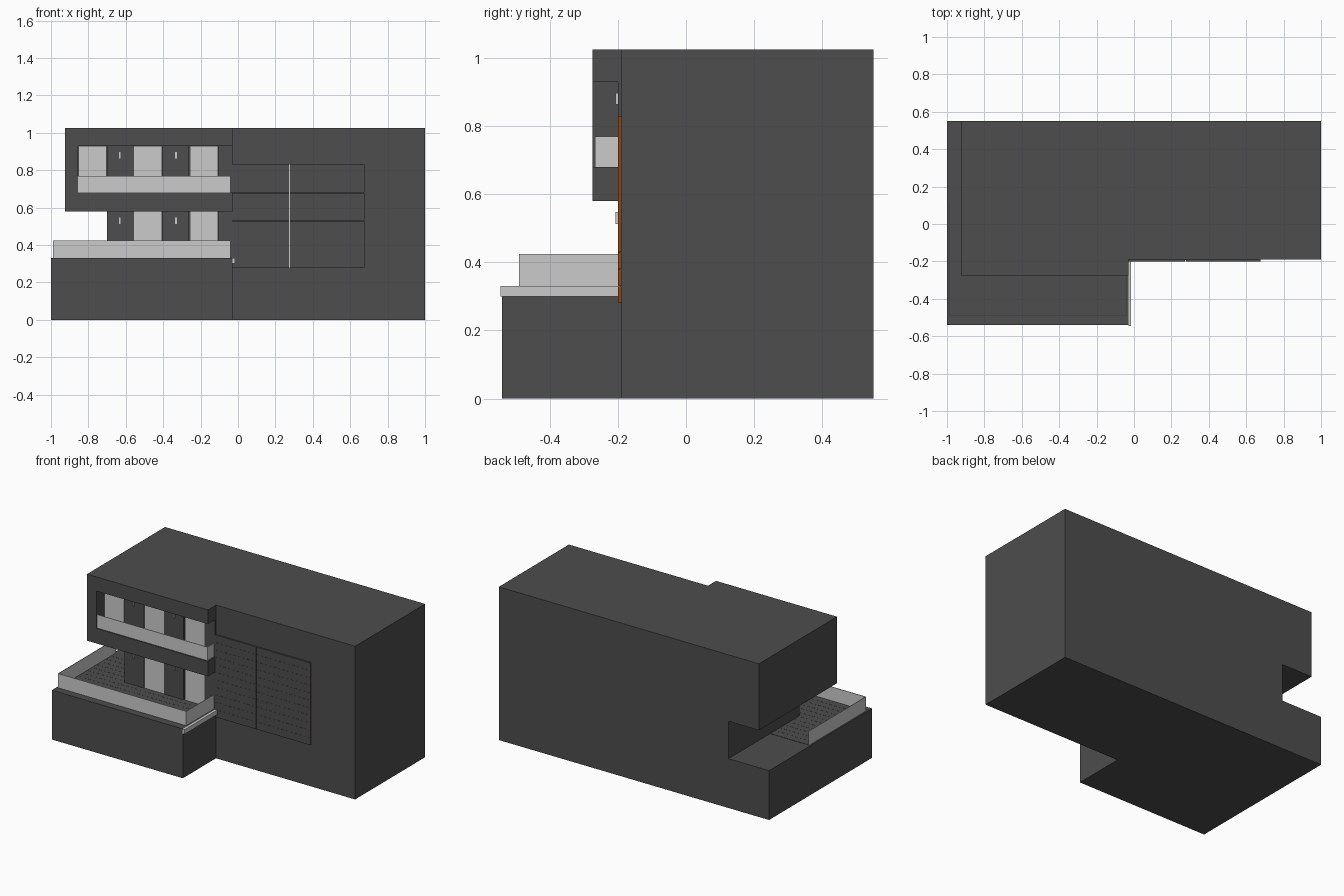
import bpy, bmesh

if "Cube" in bpy.data.objects:
    bpy.data.objects.remove(bpy.data.objects["Cube"])


def material(name, rgb):
    m = bpy.data.materials.new(name)
    m.diffuse_color = (*rgb, 1)
    m.use_nodes = True
    m.node_tree.nodes["Principled BSDF"].inputs["Base Color"].default_value = m.diffuse_color
    return m


DARK = material("dark_grey", (0.075, 0.075, 0.075))
LIGHT = material("light_grey", (0.6, 0.6, 0.6))
BROWN = material("wood_brown", (0.258, 0.06, 0.008))


def finish(name, bm, *mats):
    bmesh.ops.recalc_face_normals(bm, faces=bm.faces[:])
    me = bpy.data.meshes.new(name)
    bm.to_mesh(me)
    bm.free()
    for m in mats:
        me.materials.append(m)
    ob = bpy.data.objects.new(name, me)
    bpy.context.collection.objects.link(ob)
    return ob


def add_box(bm, x0, x1, y0, y1, z0, z1):
    v = bmesh.ops.create_cube(bm, size=1)["verts"]
    bmesh.ops.scale(bm, vec=(x1 - x0, y1 - y0, z1 - z0), verts=v)
    bmesh.ops.translate(bm, vec=((x0 + x1) / 2, (y0 + y1) / 2, (z0 + z1) / 2), verts=v)


def boxes(name, mat, *dims):
    bm = bmesh.new()
    for d in dims:
        add_box(bm, *d)
    return finish(name, bm, mat)


def prism(name, mat, outline, y0, y1):
    """Extrude an x-z outline from y0 to y1."""
    bm = bmesh.new()
    f = bm.faces.new([bm.verts.new((x, y0, z)) for x, z in outline])
    new = bmesh.ops.extrude_face_region(bm, geom=[f])["geom"]
    bmesh.ops.translate(bm, vec=(0, y1 - y0, 0),
                        verts=[g for g in new if isinstance(g, bmesh.types.BMVert)])
    return finish(name, bm, mat)


WALL = -0.19      # main facade plane
EDGE = -0.03      # right end of the balconies

# Main mass with the open terrace notch on its left side
prism("main_building", DARK,
      [(-1, 0), (1, 0), (1, 1.025), (-0.925, 1.025), (-0.925, 0.58),
       (-0.70, 0.58), (-0.70, 0.33), (-1, 0.33)], WALL, 0.55)

# Ground floor block under the terrace
boxes("terrace_base", DARK, (-1, EDGE, -0.54, WALL, 0, 0.33))

# Upper balcony frame, open to the front and right
prism("balcony_frame", DARK,
      [(-0.925, 0.58), (EDGE, 0.58), (EDGE, 0.68), (-0.855, 0.68), (-0.855, 0.93),
       (EDGE, 0.93), (EDGE, 1.025), (-0.925, 1.025)], -0.275, WALL)

# Terrace ledge on the right edge
boxes("terrace_ledge", LIGHT, (EDGE, -0.015, -0.545, WALL, 0.30, 0.33))

# Deck boards: front rows, then the shorter rows round the left side
rows = []
for i in range(12):
    y = -0.487 + i * 0.05
    right = -0.045 if i < 6 else -0.702
    rows.append((-0.985, right, y, min(y + 0.049, 0.12), 0.33, 0.332))
boxes("deck_boards", DARK, *rows)

# Glass railings
T = 0.004
boxes("terrace_railing", LIGHT,
      (-0.99, -0.04, -0.49, -0.49 + T, 0.33, 0.425),
      (-0.99, -0.99 + T, -0.49 + T, 0.12, 0.33, 0.425),
      (-0.04 - T, -0.04, -0.49 + T, WALL, 0.33, 0.425))
boxes("balcony_railing", LIGHT,
      (-0.855, -0.04, -0.267, -0.267 + T, 0.68, 0.77),
      (-0.04 - T, -0.04, -0.267 + T, WALL, 0.68, 0.77))

# Windows, doors and handles on both floors
for floor, z, windows in (("lower", 0.33, (-0.555, -0.255)),
                          ("upper", 0.68, (-0.85, -0.555, -0.255))):
    boxes(floor + "_windows", LIGHT,
          *[(x, x + 0.145, WALL - 0.007, WALL, z, z + 0.248) for x in windows])
    boxes(floor + "_doors", DARK,
          *[(x, x + 0.143, WALL - 0.009, WALL, z, z + 0.249) for x in (-0.70, -0.407)],
          (-0.108, EDGE, WALL - 0.009, WALL, z, z + 0.249))
    boxes(floor + "_door_handles", LIGHT,
          *[(x - 0.005, x + 0.005, -0.207, -0.199, z + 0.183, z + 0.217)
            for x in (-0.632, -0.332)])

# Cladding boards on the right facade: dark faces, brown board ends
bm = bmesh.new()
for i in range(11):
    z = 0.28 + i * 0.05
    for x0, x1 in ((EDGE, 0.272), (0.277, 0.675)):
        add_box(bm, x0, x1, WALL - 0.01, WALL, z, z + 0.0495)
bm.normal_update()
for f in bm.faces:
    f.material_index = 1 if f.normal.x > 0.5 and f.calc_center_median().x > 0.5 else 0
finish("cladding_boards", bm, DARK, BROWN)

# Light joint between the two cladding fields
boxes("cladding_joint", LIGHT, (0.272, 0.277, WALL - 0.003, WALL, 0.28, 0.83))
